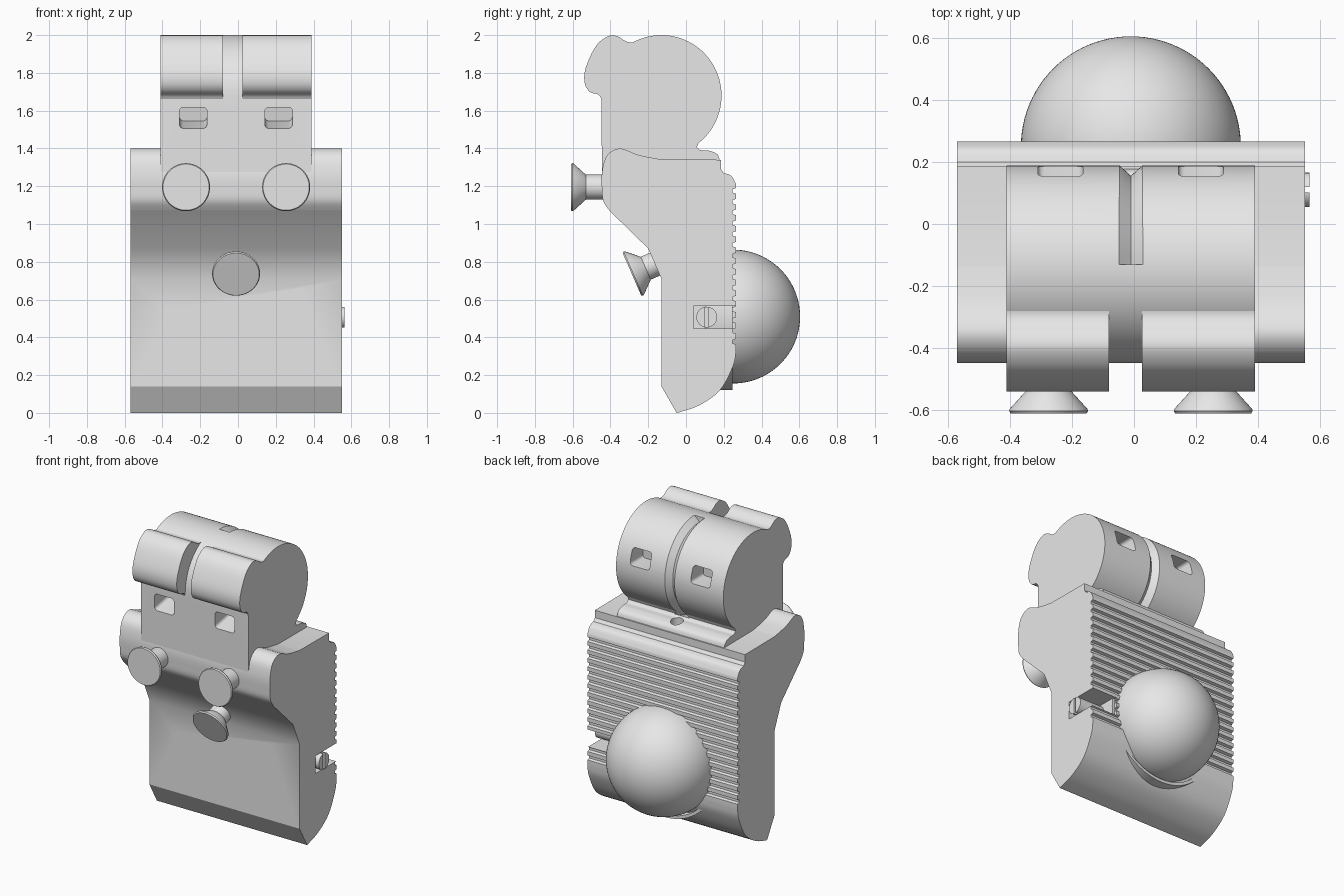
import bpy, bmesh
from math import pi, sin, cos, radians
from mathutils import Vector, Matrix

if "Cube" in bpy.data.objects:
    bpy.data.objects.remove(bpy.data.objects["Cube"])

grey = bpy.data.materials.new("light_grey")
grey.use_nodes = True
grey.diffuse_color = (0.8, 0.8, 0.8, 1)
grey.node_tree.nodes["Principled BSDF"].inputs["Base Color"].default_value = (0.8, 0.8, 0.8, 1)
MID = -0.01  # middle of the model across its width


def finish(name, bm):
    bmesh.ops.recalc_face_normals(bm, faces=bm.faces)
    mesh = bpy.data.meshes.new(name)
    bm.to_mesh(mesh)
    bm.free()
    mesh.materials.append(grey)
    ob = bpy.data.objects.new(name, mesh)
    bpy.context.collection.objects.link(ob)
    return ob


def prism(name, points, x0, x1):
    """Side profile of (y, z) points pushed across from x0 to x1."""
    bm = bmesh.new()
    face = bm.faces.new([bm.verts.new((x0, y, z)) for y, z in points])
    out = bmesh.ops.extrude_face_region(bm, geom=[face])["geom"]
    verts = [v for v in out if isinstance(v, bmesh.types.BMVert)]
    bmesh.ops.translate(bm, verts=verts, vec=(x1 - x0, 0, 0))
    return finish(name, bm)


def lathe(name, profile, origin, axis, closed=False, steps=64):
    """(radius, height) profile turned around an axis."""
    bm = bmesh.new()
    vs = [bm.verts.new((r, 0, h)) for r, h in profile]
    es = [bm.edges.new(p) for p in zip(vs, vs[1:])]
    if closed:
        es.append(bm.edges.new((vs[-1], vs[0])))
    bmesh.ops.spin(bm, geom=vs + es, axis=(0, 0, 1), cent=(0, 0, 0), angle=2 * pi, steps=steps)
    bmesh.ops.remove_doubles(bm, verts=bm.verts, dist=1e-5)
    turn = Vector(axis).to_track_quat('Z', 'Y').to_matrix().to_4x4()
    bm.transform(Matrix.Translation(origin) @ turn)
    return finish(name, bm)


def rod(name, r, h0, h1, origin, axis):
    return lathe(name, [(0, h0), (r, h0), (r, h1), (0, h1)], origin, axis)


def box(name, centre, size, tilt=0, round_y=0):
    bm = bmesh.new()
    bmesh.ops.create_cube(bm, size=1, matrix=Matrix.Diagonal((*size, 1)))
    if round_y:
        edges = [e for e in bm.edges if abs(e.verts[0].co.y - e.verts[1].co.y) > 1e-4]
        bmesh.ops.bevel(bm, geom=edges, offset=round_y, segments=4, profile=0.5, affect='EDGES')
    bm.transform(Matrix.Translation(centre) @ Matrix.Rotation(tilt, 4, 'X'))
    return finish(name, bm)


def cut(ob, cutters, operation='DIFFERENCE'):
    for c in cutters:
        mod = ob.modifiers.new("cut", 'BOOLEAN')
        mod.operation, mod.object, mod.solver = operation, c, 'EXACT'
    bpy.context.view_layer.update()
    mesh = bpy.data.meshes.new_from_object(ob.evaluated_get(bpy.context.evaluated_depsgraph_get()))
    ob.modifiers.clear()
    ob.data = mesh
    for c in cutters:
        bpy.data.objects.remove(c)


def curve(pts, n=5):
    """Smooth run through the given points."""
    p = [Vector(q) for q in [pts[0], *pts, pts[-1]]]
    out = []
    for a, b, c, d in zip(p, p[1:], p[2:], p[3:]):
        for i in range(n):
            t = i / n
            out.append(tuple(0.5 * (2 * b + (c - a) * t + (2 * a - 5 * b + 4 * c - d) * t * t
                                    + (3 * b - a - 3 * c + d) * t ** 3)))
    return out + [tuple(pts[-1])]


# Main body: sloped front, rounded shoulder, ribbed back, curved underside
front = [(-0.05, 0), (-0.13, 0.14), (-0.13, 0.71), (-0.2, 0.87)]
shoulder = curve([(-0.405, 1.07), (-0.437, 1.12), (-0.445, 1.18), (-0.445, 1.27), (-0.42, 1.36),
                  (-0.35, 1.4), (-0.25, 1.365), (-0.13, 1.342)])
back_top = [(0.185, 1.34), (0.185, 1.29)] + curve([(0.2, 1.27), (0.24, 1.255), (0.265, 1.21)])
ribs = []
for k in range(15):
    z = 1.19 - 0.057 * k
    ribs += [(0.265, z), (0.247, z - 0.006), (0.247, z - 0.024), (0.265, z - 0.03)]
under = curve([(0.265, 0.33), (0.25, 0.25), (0.18, 0.12), (0.07, 0.04), (-0.04, 0.002)])
body = prism("body", front + shoulder + back_top + ribs + under, -0.57, 0.55)

cutters = [box("slot_cutter", (0.48, 0.17, 0.507), (0.24, 0.26, 0.12)),
           rod("collar_cutter", 0.39, 0.19, 0.32, (MID, 0, 0.51), (0, 1, 0))]
for x, z in [(-0.35, 0.51), (0.31, 0.61), (0.31, 0.4)]:
    cutters.append(lathe("screw_hole_cutter",
                         [(0, -0.02), (0.046, -0.02), (0.046, 0.02), (0.026, 0.035), (0.026, 0.1), (0, 0.1)],
                         (x, -0.13, z), (0, 1, 0), steps=32))
cut(body, cutters)

# Domed ball in its collar
lathe("ball_collar", [(0, 0.1), (0.39, 0.1), (0.39, 0.246), (0.37, 0.246), (0.362, 0.2), (0, 0.2)],
      (MID, 0, 0.51), (0, 1, 0), steps=96)
arc = [(0.354 * cos(a), 0.354 * sin(a)) for a in [i * pi / 48 for i in range(-4, 25)]]
lathe("ball", [(0, arc[0][1])] + arc[:-1] + [(0, 0.354)], (MID, 0.25, 0.51), (0, 1, 0), steps=96)

# Slotted screw in the side recess
screw = rod("side_screw", 0.055, 0.35, 0.565, (0, 0.11, 0.507), (1, 0, 0))
cut(screw, [box("screw_slit_cutter", (0.565, 0.11, 0.507), (0.05, 0.018, 0.2))])

# Hinge head: round barrel running down into a neck
BY, BZ, BR = -0.13, 1.68, 0.315
barrel = [(BY + 0.318 * cos(a), BZ + 0.32 * sin(a)) for a in [radians(180 - 4 * i) for i in range(59)]]
neck = curve([(0.058, 1.408), (0.075, 1.392), (0.12, 1.388), (0.165, 1.37), (0.18, 1.33)])
head = prism("hinge_head", barrel + neck + [(0.18, 1.26), (-0.4, 1.25), (-0.445, 1.275)], -0.41, 0.39)

groove = lathe("groove_cutter", [(0.285, 0), (0.335, 0.055), (0.335, -0.055)],
               (MID, BY, BZ), (1, 0, 0), closed=True, steps=96)
cut(groove, [box("half_box", (MID, BY + 0.25, BZ), (0.3, 0.5, 1))], 'INTERSECT')
cutters = [groove, rod("bore_cutter", 0.09, -0.6, 0.6, (0, BY, BZ), (1, 0, 0)),
           rod("pin_hole_cutter", 0.04, 1.33, 1.42, (MID, 0.11, 0), (0, 0, 1))]
for x in (-0.41, 0.39):
    cutters.append(lathe("ring_cutter", [(0.245, -0.012), (0.254, -0.012), (0.254, 0.012), (0.245, 0.012)],
                         (x, BY, BZ), (1, 0, 0), closed=True, steps=96))
for x in (-0.237, 0.215):
    cutters.append(box("front_window_cutter", (x, -0.38, 1.575), (0.145, 0.26, 0.11), radians(11), 0.02))
    cutters.append(box("back_window_cutter", (x, 0.15, 1.77), (0.145, 0.2, 0.11), 0, 0.02))
cut(head, cutters)

# Rounded lobes in front of the barrel, with a gap between them
lobe = curve([(-0.446, 1.66), (-0.465, 1.685), (-0.51, 1.7), (-0.537, 1.75), (-0.53, 1.83), (-0.475, 1.945),
              (-0.41, 1.995), (-0.36, 1.993), (-0.32, 1.968), (-0.28, 1.962), (-0.22, 1.986)])
for side, x0, x1 in (("right", -0.41, -0.08), ("left", 0.025, 0.39)):
    prism("lobe_" + side, lobe + [(-0.25, 1.93), (-0.36, 1.85), (-0.42, 1.7)], x0, x1)

# Flared knobs
knob = [(0, -0.03), (0.066, -0.03), (0.066, 0.085), (0.125, 0.15), (0.127, 0.157), (0.122, 0.165), (0, 0.165)]
lathe("upper_knob_right", knob, (-0.275, -0.445, 1.195), (0, -1, 0))
lathe("upper_knob_left", knob, (0.255, -0.445, 1.195), (0, -1, 0))
lathe("lower_knob", knob, (MID, -0.135, 0.8), (0, -0.916, -0.4))

# Smooth the round parts and keep real edges sharp
bpy.ops.object.select_all(action='DESELECT')
for ob in bpy.context.collection.objects:
    if ob.type == 'MESH' and grey.name in ob.data.materials:
        ob.select_set(True)
        bpy.context.view_layer.objects.active = ob
bpy.ops.object.shade_smooth_by_angle(angle=radians(28))
